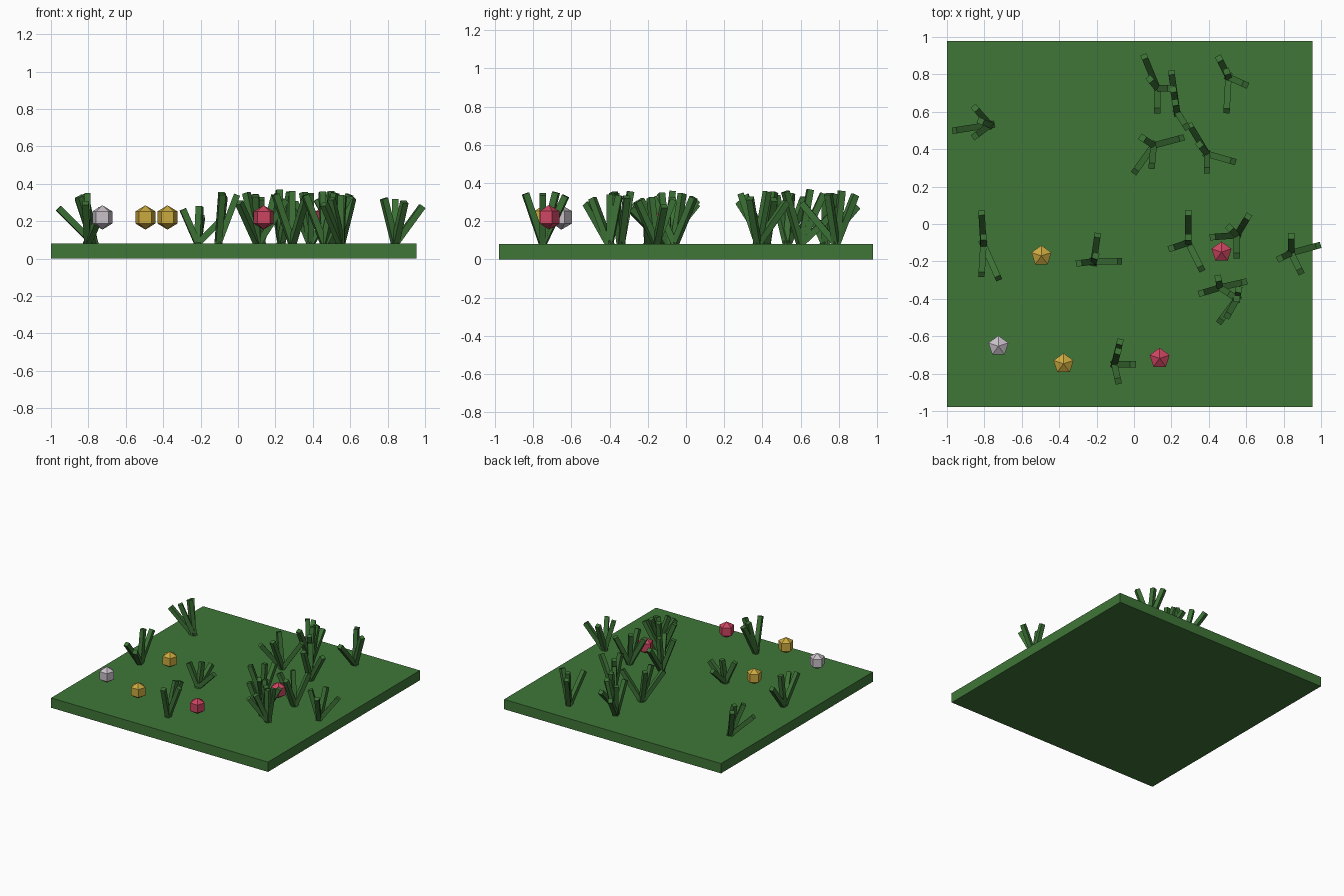
import bpy, math
from mathutils import Vector

cube = bpy.data.objects.get("Cube")
if cube:
    bpy.data.objects.remove(cube, do_unlink=True)

GROUND_TOP = 0.08
BLADE_WIDTH = 0.034


def material(name, red, green, blue):
    mat = bpy.data.materials.new(name)
    mat.use_nodes = True
    colour = (red, green, blue, 1)
    mat.diffuse_color = colour
    mat.node_tree.nodes["Principled BSDF"].inputs["Base Color"].default_value = colour
    return mat


ground_green = material("ground green", 0.05, 0.18, 0.04)
grass_green = material("grass green", 0.045, 0.165, 0.036)
petal_yellow = material("petal yellow", 0.60, 0.40, 0.05)
petal_red = material("petal red", 0.60, 0.06, 0.12)
petal_white = material("petal white", 0.58, 0.53, 0.58)


def finish(name, mat):
    obj = bpy.context.object
    obj.name = name
    obj.data.materials.append(mat)
    return obj


def blade(name, base, tip):
    """A square prism running from base to tip, sunk slightly in the ground."""
    along = tip - base
    start = base - along.normalized() * 0.02
    bpy.ops.mesh.primitive_cube_add(size=1, location=(start + tip) / 2)
    obj = finish(name, grass_green)
    obj.scale = (BLADE_WIDTH, BLADE_WIDTH, (tip - start).length)
    obj.rotation_euler = along.to_track_quat("Z", "Y").to_euler()


def tuft(name, x, y, length, *leans):
    """Blades of one length; each lean is its sideways reach in hundredths."""
    base = Vector((x, y, GROUND_TOP))
    for i, (dx, dy) in enumerate(leans):
        reach = Vector((dx, dy, 0)) / 100
        rise = math.sqrt(length ** 2 - reach.length_squared)
        blade(f"{name}_blade_{i + 1}", base, base + reach + Vector((0, 0, rise)))


def flower(name, x, y, mat):
    """A five-sided faceted bud."""
    bpy.ops.mesh.primitive_uv_sphere_add(
        segments=5, ring_count=3, radius=0.065, location=(x, y, 0.22))
    finish(name, mat)


# Ground slab
bpy.ops.mesh.primitive_cube_add(size=1, location=(-0.0225, 0, GROUND_TOP / 2))
ground = finish("ground", ground_green)
ground.scale = (1.955, 1.955, GROUND_TOP)

# Grass on the right side
tuft("back_right_grass", -0.77, 0.53, 0.27, (-19, -3), (-8, 9), (-8, -6), (-5, 2))
tuft("right_grass", -0.805, -0.11, 0.27, (-1, 17), (-1, -16), (8, -18), (0, 4))

# Grass in the middle
tuft("middle_grass", -0.215, -0.20, 0.20, (2, 14), (-8, -1), (14, 0), (1, 3))
tuft("front_grass", -0.105, -0.75, 0.28, (3, 12), (2, -9), (10, 0), (2, 7))
tuft("inner_grass", 0.29, -0.10, 0.28, (0, 16), (-9, -3), (7, -14), (0, 3))

# Grass on the left side
tuft("bud_grass", 0.55, -0.06, 0.27, (6, 10), (0, -11), (-13, -1), (-4, 4))
tuft("edge_grass", 0.84, -0.155, 0.25, (0, 9), (14.5, 4), (5, -10), (-6, -3))
tuft("left_front_grass", 0.46, -0.34, 0.28, (-1, 5), (13, 3), (-10, -3), (6, -4))
tuft("left_low_grass", 0.55, -0.40, 0.26, (-9, -12), (0, 0), (1, 5), (-5, -9))

# Grass at the back
tuft("back_grass", 0.125, 0.725, 0.27, (-7, 17), (7, 0), (0, -12), (-4, 5))
tuft("back_middle_grass", 0.23, 0.60, 0.29, (-3, 21), (-2, 12), (5, -8), (-1, 5))
tuft("back_inner_grass", 0.39, 0.375, 0.28, (-9, 15), (14, -4), (0, -9), (-4, 5))
tuft("back_near_grass", 0.105, 0.42, 0.28, (15, 4), (-10, -14), (-1, -11), (-6, 4))
tuft("back_left_grass", 0.505, 0.785, 0.28, (-5, 10), (9, -4), (-1, -18), (-1, 3))

# Flower buds
flower("yellow_flower_back", -0.495, -0.17, petal_yellow)
flower("yellow_flower_front", -0.377, -0.747, petal_yellow)
flower("white_flower", -0.725, -0.653, petal_white)
flower("red_flower_front", 0.137, -0.718, petal_red)
flower("red_flower_back", 0.468, -0.15, petal_red)
